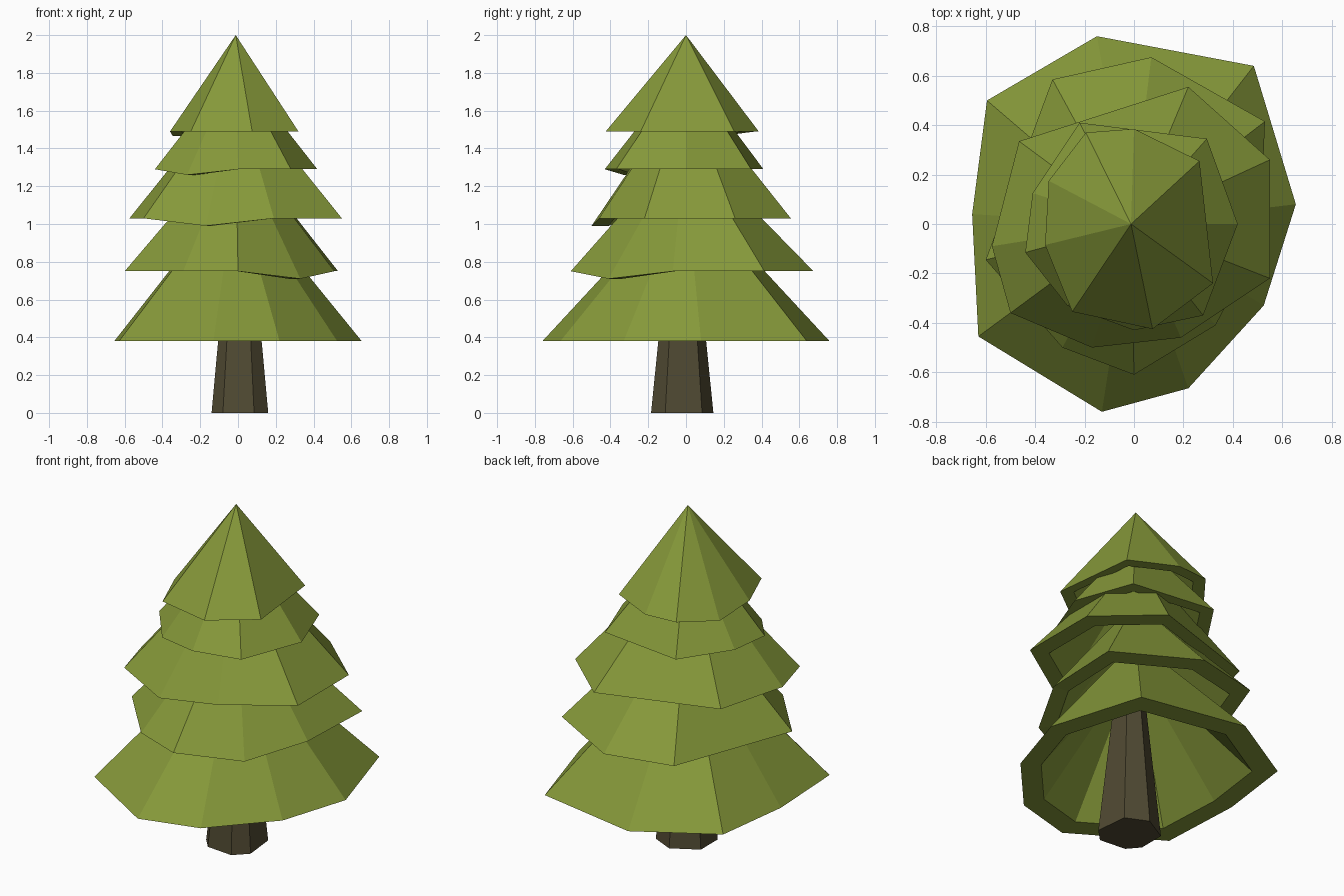
import bpy, bmesh

if "Cube" in bpy.data.objects:
    bpy.data.objects.remove(bpy.data.objects["Cube"])


def material(name, rgb):
    m = bpy.data.materials.new(name)
    m.diffuse_color = (*rgb, 1)
    m.use_nodes = True
    m.node_tree.nodes["Principled BSDF"].inputs["Base Color"].default_value = m.diffuse_color
    return m


green = material("leaf green", (0.24, 0.32, 0.042))
brown = material("bark brown", (0.08, 0.067, 0.032))


def finish(bm, name, mat):
    bmesh.ops.recalc_face_normals(bm, faces=bm.faces)
    me = bpy.data.meshes.new(name)
    bm.to_mesh(me)
    bm.free()
    me.materials.append(mat)
    ob = bpy.data.objects.new(name, me)
    bpy.context.collection.objects.link(ob)


def branch_tier(name, z, apex, outline, low=None, drop=0.0, rim=0.82, cx=-0.012):
    """Hollow irregular cone with a flat rim; one corner may droop."""
    bm = bmesh.new()
    zs = [z - drop if i == low else z for i in range(len(outline))]
    outer = [bm.verts.new((x, y, h)) for (x, y), h in zip(outline, zs)]
    inner = [bm.verts.new((cx + (x - cx) * rim, y * rim, h))
             for (x, y), h in zip(outline, zs)]
    tip = bm.verts.new((cx, 0, apex))
    inner_tip = bm.verts.new((cx, 0, z + (apex - z) * rim))
    n = len(outline)
    for i in range(n):
        j = (i + 1) % n
        bm.faces.new((outer[i], outer[j], tip))
        bm.faces.new((inner[j], inner[i], inner_tip))
        bm.faces.new((outer[j], outer[i], inner[i], inner[j]))
    finish(bm, name, green)


# Branch tiers, bottom to top
branch_tier("branches_bottom", 0.38, 1.2, [
    (-0.15, 0.76), (-0.595, 0.5), (-0.655, 0.04), (-0.63, -0.455), (-0.13, -0.76),
    (0.22, -0.665), (0.525, -0.33), (0.655, 0.08), (0.485, 0.64)])
branch_tier("branches_lower", 0.75, 1.44, [
    (0.07, 0.675), (-0.33, 0.585), (-0.6, -0.145), (-0.29, -0.5), (0, -0.61),
    (0.33, -0.41), (0.51, -0.07), (0.53, 0.415)], 5, 0.04)
branch_tier("branches_middle", 1.03, 1.73, [
    (0.22, 0.555), (-0.465, 0.335), (-0.575, -0.09), (-0.5, -0.36), (-0.17, -0.5),
    (0.19, -0.46), (0.55, -0.22), (0.55, 0.26)], 4, 0.04)
branch_tier("branches_upper", 1.29, 1.84, [
    (-0.22, 0.41), (-0.41, 0.125), (-0.44, -0.115), (-0.27, -0.33), (0, -0.43),
    (0.28, -0.37), (0.42, 0), (0.295, 0.345)], 3, 0.03)
branch_tier("branches_top", 1.49, 2.0, [
    (0, 0.385), (-0.195, 0.37), (-0.345, 0.175), (-0.36, -0.085), (-0.25, -0.355),
    (0.075, -0.425), (0.32, -0.24), (0.265, 0.255)], 2, 0.025)

# Tapered trunk
bm = bmesh.new()
foot = [(0.085, -0.185), (0.16, -0.11), (0.14, 0.085), (0.01, 0.145),
        (-0.14, 0.06), (-0.14, -0.1), (-0.08, -0.17)]
low = [bm.verts.new((x, y, 0)) for x, y in foot]
top = [bm.verts.new((0.01 + (x - 0.01) * 0.45, -0.02 + (y + 0.02) * 0.45, 0.9))
       for x, y in foot]
bm.faces.new(low[::-1])
bm.faces.new(top)
for i in range(len(foot)):
    j = (i + 1) % len(foot)
    bm.faces.new((low[i], low[j], top[j], top[i]))
finish(bm, "trunk", brown)
